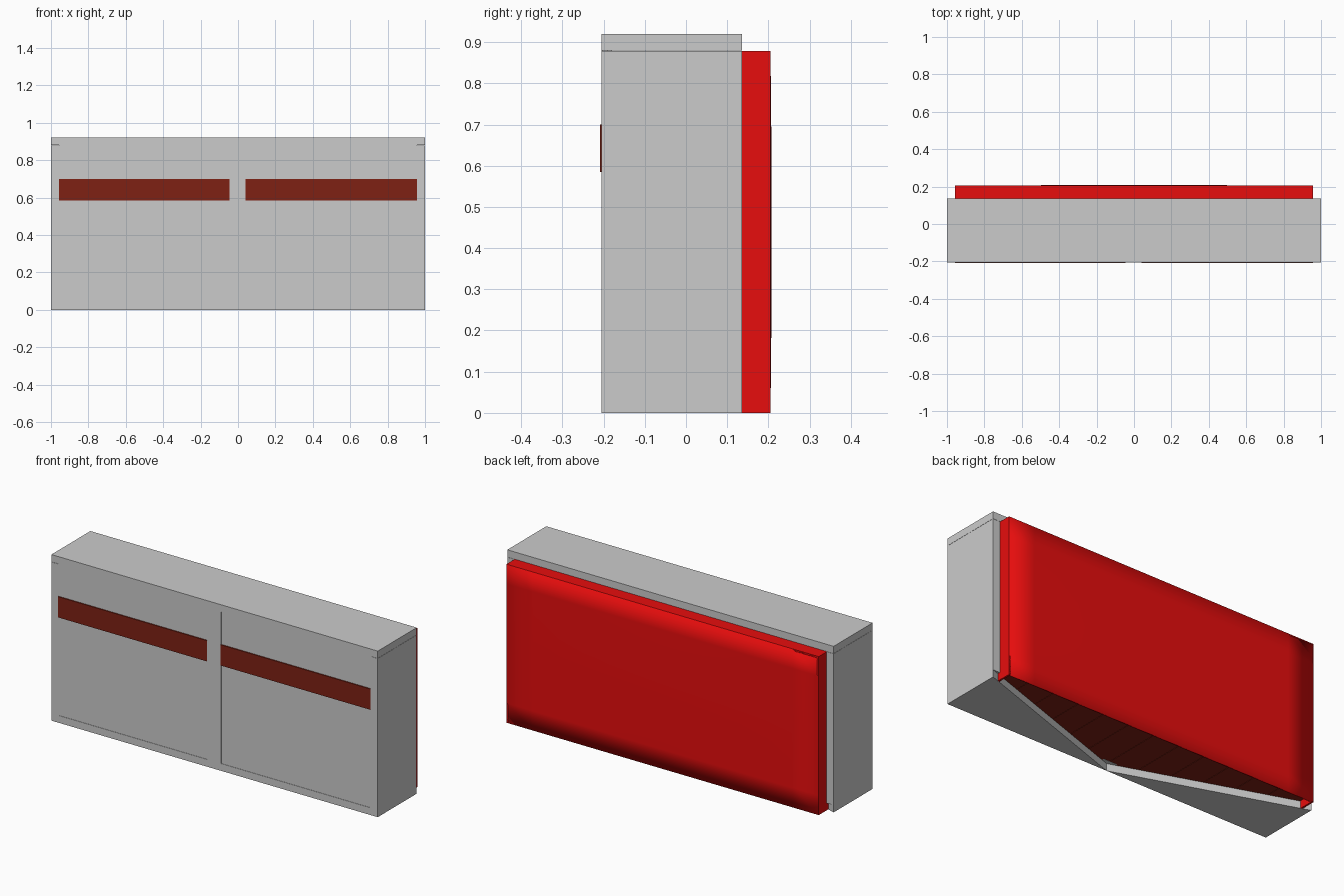
import bpy, bmesh

if "Cube" in bpy.data.objects:
    bpy.data.objects.remove(bpy.data.objects["Cube"])

W, FRONT, BACK, H, T = 1.0, -0.205, 0.136, 0.92, 0.04
RED_X, RED_BACK, RED_TOP = 0.957, 0.205, 0.878


def material(name, rgb):
    m = bpy.data.materials.new(name)
    m.diffuse_color = (*rgb, 1)
    m.use_nodes = True
    m.node_tree.nodes["Principled BSDF"].inputs["Base Color"].default_value = m.diffuse_color
    return m


red = material("red", (0.8, 0.004, 0.004))
brown = material("brown", (0.21, 0.015, 0.007))


def finish(name, bm, mat=None):
    bmesh.ops.recalc_face_normals(bm, faces=bm.faces)
    me = bpy.data.meshes.new(name)
    bm.to_mesh(me)
    bm.free()
    ob = bpy.data.objects.new(name, me)
    bpy.context.collection.objects.link(ob)
    if mat:
        me.materials.append(mat)
    return ob


def prism(name, outline, z0, z1, mat=None):
    bm = bmesh.new()
    face = bm.faces.new([bm.verts.new((x, y, z0)) for x, y in outline])
    ext = bmesh.ops.extrude_face_region(bm, geom=[face])["geom"]
    bmesh.ops.translate(bm, vec=(0, 0, z1 - z0),
                        verts=[v for v in ext if isinstance(v, bmesh.types.BMVert)])
    return finish(name, bm, mat)


def box(name, x, y, z, mat=None):
    outline = [(x[0], y[0]), (x[1], y[0]), (x[1], y[1]), (x[0], y[1])]
    return prism(name, outline, z[0], z[1], mat)


# Grey case: top slab, sides, centre post, notched base
box("top_slab", (-W, W), (FRONT, BACK), (H - T, H))
box("centre_post", (-0.045, 0.04), (FRONT, -0.18), (T, H - T))
for s, side in ((-1, "left"), (1, "right")):
    box("side_panel_" + side, sorted((s * RED_X, s * W)), (FRONT, BACK), (T, H - T - 0.001))
    prism("base_wedge_" + side, [(0, FRONT), (s * W, FRONT), (s * W, BACK)], 0, T)

# Slightly recessed doors, each of three boards with a brown band across
for side, x0, x1 in (("left", -RED_X, -0.045), ("right", 0.04, RED_X)):
    step = (x1 - x0) / 3
    for i in range(3):
        xs = (x0 + i * step, x0 + (i + 1) * step)
        box(f"door_board_{side}_{i + 1}", xs, (-0.203, -0.19), (T, H - T))
        box(f"door_band_{side}_{i + 1}", xs, (-0.209, -0.195), (0.585, 0.70), brown)

# Red rear housing: thin sides and top
for s, side in ((-1, "left"), (1, "right")):
    box("housing_side_" + side, sorted((s * (RED_X - 0.01), s * RED_X)),
        (0.1, RED_BACK), (0, RED_TOP), red)
box("housing_top", (-RED_X, RED_X), (-0.19, RED_BACK), (RED_TOP - 0.01, RED_TOP), red)

# Very gently bulging rear sheet
bm = bmesh.new()
bmesh.ops.create_grid(bm, x_segments=12, y_segments=8, size=1)
for v in bm.verts:
    u, w = v.co.x, v.co.y
    v.co = (u * RED_X, RED_BACK + 0.003 * (1 - u * u) * (1 - w * w), (w + 1) / 2 * RED_TOP)
for f in bm.faces:
    f.smooth = True
bmesh.ops.recalc_face_normals(bm, faces=bm.faces)
if sum(f.normal.y for f in bm.faces) < 0:
    bmesh.ops.reverse_faces(bm, faces=bm.faces)
me = bpy.data.meshes.new("housing_back")
bm.to_mesh(me)
bm.free()
me.materials.append(red)
back = bpy.data.objects.new("housing_back", me)
bpy.context.collection.objects.link(back)
thick = back.modifiers.new("thickness", "SOLIDIFY")
thick.thickness = 0.01
thick.offset = -1

# Brown floor boards seen through the base notch
n = 12
fx = RED_X - 0.01
for i in range(n):
    a, b = (-fx + 2 * fx * k / n for k in (i, i + 1))
    box(f"floor_board_{i + 1}", (a + 0.001, b - 0.001), (-0.19, RED_BACK - 0.01),
        (T + 0.001, T + 0.012), brown)
